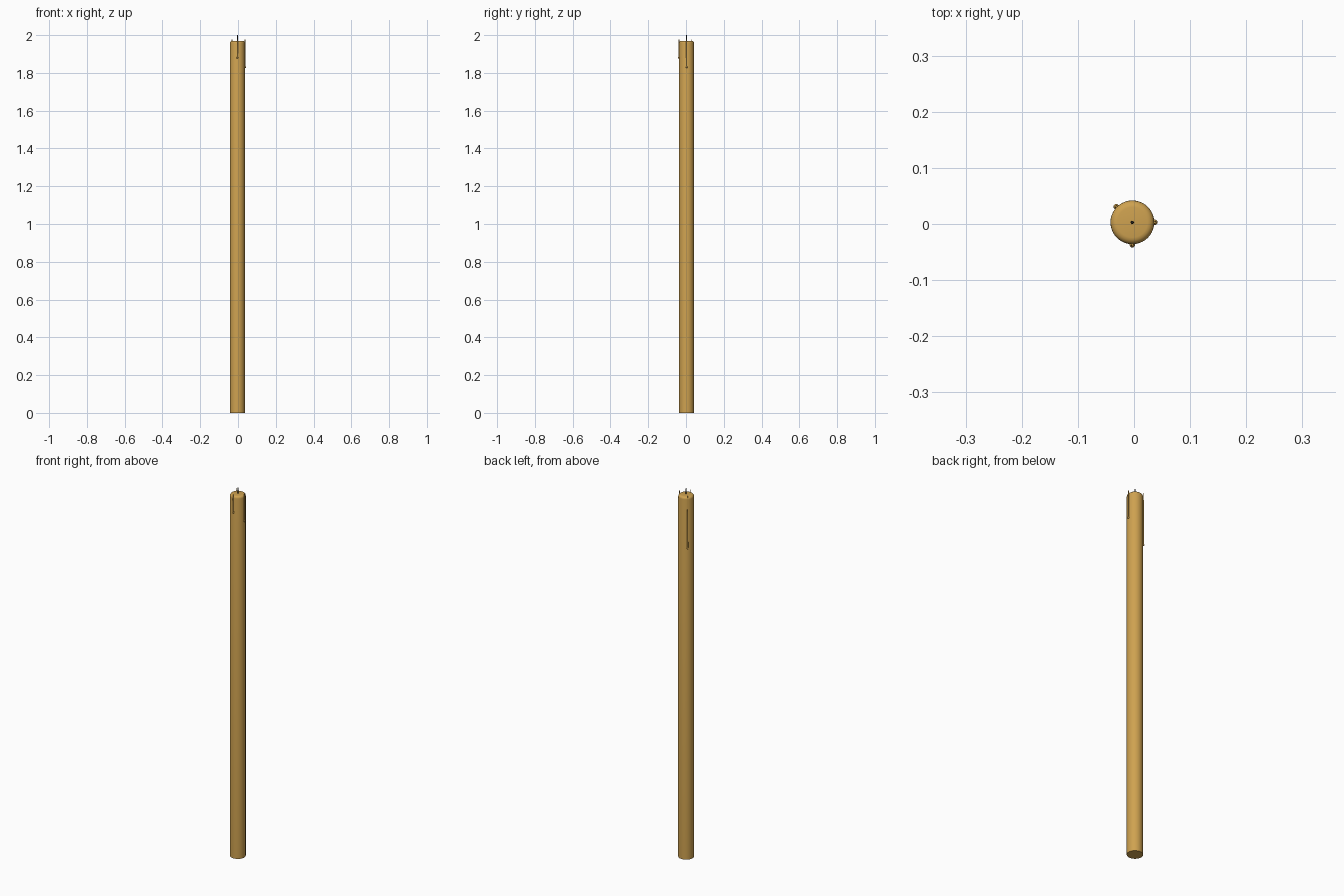
import bpy, bmesh
from math import sin, cos, pi, radians

cube = bpy.data.objects.get("Cube")
if cube:
    bpy.data.objects.remove(cube)

CENTRE = (-0.003, 0.003)
RADIUS = 0.039
TOP = 1.97
ROUND = 0.012


def material(name, colour):
    mat = bpy.data.materials.new(name)
    mat.use_nodes = True
    mat.diffuse_color = colour
    shader = mat.node_tree.nodes["Principled BSDF"]
    shader.inputs["Base Color"].default_value = colour
    shader.inputs["Roughness"].default_value = 0.6
    return mat


def lathe(name, profile, sides, mat, x=0.0, y=0.0):
    """Turn a (radius, z) profile about an upright axis; radius 0 closes to a point."""
    bm = bmesh.new()
    verts = [bm.verts.new((r, 0, z)) for r, z in profile]
    edges = [bm.edges.new(pair) for pair in zip(verts, verts[1:])]
    bmesh.ops.spin(bm, geom=verts + edges, cent=(0, 0, 0), axis=(0, 0, 1),
                   angle=2 * pi, steps=sides, use_duplicate=False)
    bmesh.ops.remove_doubles(bm, verts=bm.verts, dist=0.00001)
    bmesh.ops.recalc_face_normals(bm, faces=bm.faces)
    mesh = bpy.data.meshes.new(name)
    bm.to_mesh(mesh)
    bm.free()
    mesh.materials.append(mat)
    obj = bpy.data.objects.new(name, mesh)
    obj.location = (CENTRE[0] + x, CENTRE[1] + y, 0)
    bpy.context.collection.objects.link(obj)
    bpy.ops.object.select_all(action="DESELECT")
    obj.select_set(True)
    bpy.context.view_layer.objects.active = obj
    bpy.ops.object.shade_smooth_by_angle(angle=radians(40))
    return obj


wax = material("wax", (0.62, 0.36, 0.08, 1))
char = material("charred_wick", (0.02, 0.018, 0.015, 1))

# Candle body with a rounded shoulder
shoulder = [(RADIUS - ROUND + ROUND * cos(i * pi / 8),
             TOP - ROUND + ROUND * sin(i * pi / 8)) for i in range(5)]
lathe("candle_body", [(0, 0), (RADIUS, 0)] + shoulder + [(0, TOP)], 40, wax)

# Wick
lathe("wick", [(0, TOP - 0.01), (0.003, TOP - 0.01), (0.0025, 2), (0, 2)], 10, char)

# Wax drips: a slim run widening into a round bead
BEAD = 0.005
START = 1.978


def drip(name, angle, bead_z):
    steps = 8
    bead = [(BEAD * sin(i * pi / steps), bead_z - BEAD * cos(i * pi / steps))
            for i in range(steps - 1)]
    run = [(0.0028, bead_z + 0.008), (0.002, START), (0, START)]
    a = radians(angle)
    reach = RADIUS + 0.001
    lathe(name, bead + run, 12, wax, reach * cos(a), reach * sin(a))


drip("front_drip", -90, 1.88)
drip("left_drip", 0, 1.83)
drip("back_drip", 136, 1.693)
